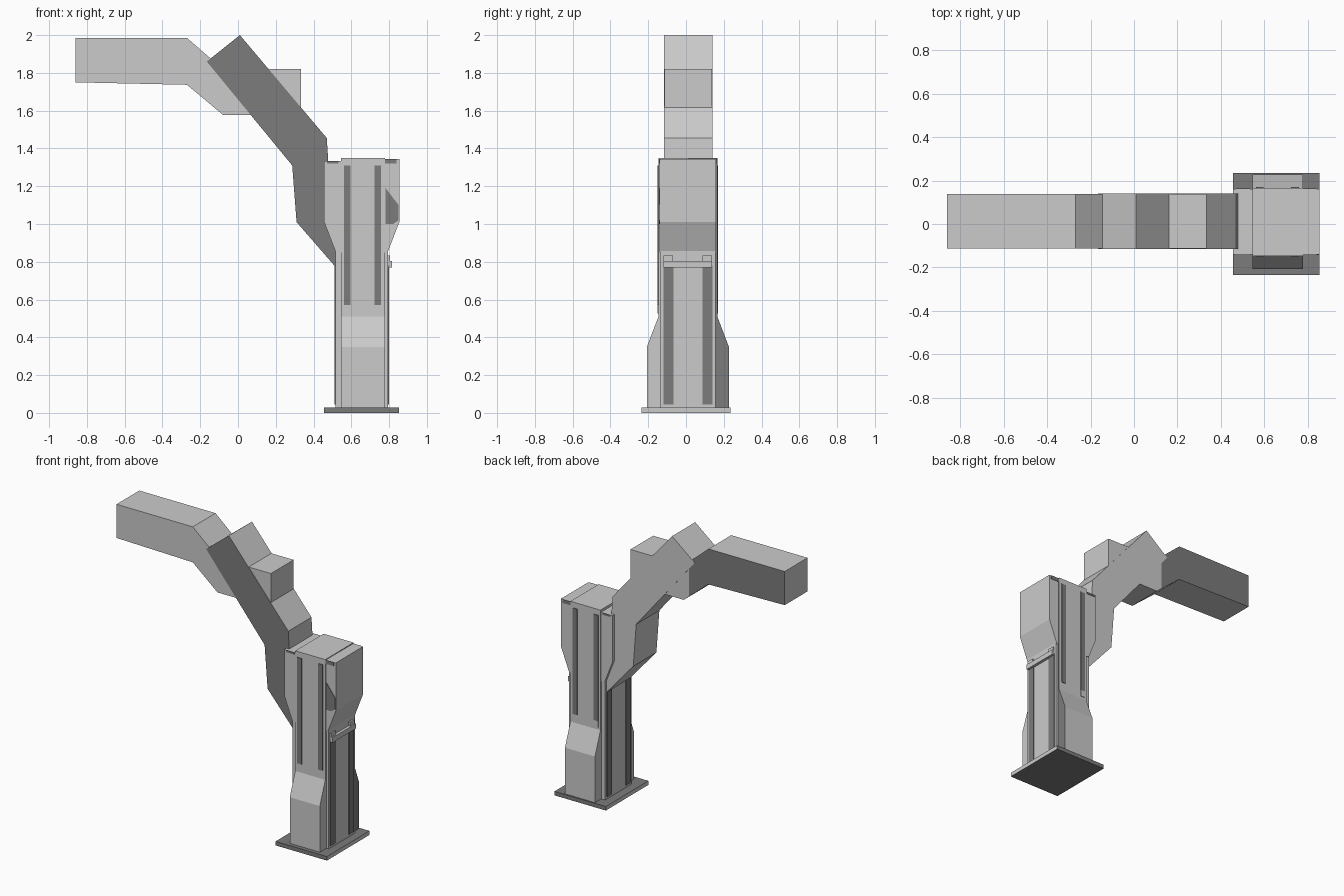
import bpy, bmesh
from mathutils import Vector

if "Cube" in bpy.data.objects:
    bpy.data.objects.remove(bpy.data.objects["Cube"])


def material(name, v):
    m = bpy.data.materials.new(name)
    m.diffuse_color = (v, v, v, 1)
    m.use_nodes = True
    m.node_tree.nodes["Principled BSDF"].inputs["Base Color"].default_value = m.diffuse_color
    return m


LIGHT, DARK = material("light grey", 0.6), material("dark grey", 0.2)
CX, CY = 0.655, 0.01          # centre of the column


def prism(name, pts, axis, lo, hi, dark=None, cut_x=None):
    """Extrude a profile along x (pts are y,z), or y (pts are x,z)."""
    bm = bmesh.new()
    place = {"x": lambda p, d: (d, p[0], p[1]), "y": lambda p, d: (p[0], d, p[1])}[axis]
    face = bm.faces.new([bm.verts.new(place(p, lo)) for p in pts])
    ext = bmesh.ops.extrude_face_region(bm, geom=[face])["geom"]
    vec = Vector((hi - lo, 0, 0)) if axis == "x" else Vector((0, hi - lo, 0))
    bmesh.ops.translate(bm, vec=vec, verts=[v for v in ext if isinstance(v, bmesh.types.BMVert)])
    if cut_x is not None:
        bmesh.ops.bisect_plane(bm, geom=bm.verts[:] + bm.edges[:] + bm.faces[:],
                               plane_co=(cut_x, 0, 0), plane_no=(1, 0, 0))
    bmesh.ops.recalc_face_normals(bm, faces=bm.faces)
    bm.normal_update()
    if dark:
        for f in bm.faces:
            f.material_index = int(dark(f.normal, f.calc_center_median()))
    me = bpy.data.meshes.new(name)
    bm.to_mesh(me)
    bm.free()
    me.materials.append(LIGHT)
    me.materials.append(DARK)
    ob = bpy.data.objects.new(name, me)
    bpy.context.collection.objects.link(ob)
    return ob


def box(name, x, y, z, dark=None):
    return prism(name, [(x[0], z[0]), (x[1], z[0]), (x[1], z[1]), (x[0], z[1])],
                 "y", y[0], y[1], dark)


all_dark = lambda n, c: True

# base plate
box("base_plate", (0.455, 0.852), (-0.235, 0.235), (0, 0.028), lambda n, c: abs(n.x) < 0.5)

# column core
box("column_core", (0.515, 0.795), (CY - 0.145, CY + 0.147), (0.028, 1.33))

# front and back covers, swollen at the foot, with two dark slots each
for name, s in (("front", -1), ("back", 1)):
    prof = [(CY, 0.028), (CY + s * 0.217, 0.028), (CY + s * 0.217, 0.35),
            (CY + s * 0.156, 0.51), (CY + s * 0.156, 1.35), (CY, 1.35)]
    prism(name + "_cover", prof, "x", 0.545, 0.777,
          lambda n, c, s=s: s > 0 and n.x > 0.5)
    y = CY + s * 0.156
    for i, x in enumerate((0.56, 0.722)):
        box(f"{name}_slot_{i}", (x, x + 0.036), sorted((y, y + s * 0.004)), (0.57, 1.31), all_dark)
    box(name + "_slot_stop", (0.562, 0.594), sorted((y, y + s * 0.004)), (0.525, 0.57))

# side rails and heads, mirrored about the column centre
for name, s, top in (("right", 1, 1.345), ("left", -1, 1.333)):
    X = lambda d: CX + s * d
    prism(name + "_head", [(X(0.05), 0.85), (X(0.137), 0.85), (X(0.199), 1.01),
                           (X(0.199), top), (X(0.05), top)], "y", CY - 0.15, CY + 0.15)
    for i, y in enumerate((-0.12, 0.087)):
        box(f"{name}_rail_{i}", sorted((X(0.14), X(0.145))), (y, y + 0.053), (0.045, 0.78), all_dark)
    for i, y in enumerate((CY - 0.15, CY + 0.15)):
        box(f"{name}_head_trim_{i}", sorted((X(0.122), X(0.185))), (y - 0.003, y + 0.003),
            (1.32, top), all_dark)

# dark opening in the side of the right head
prism("head_opening", [(0.782, 1.19), (0.85, 1.10), (0.85, 1.02), (0.82, 1.0), (0.782, 1.0)],
      "y", CY - 0.153, CY - 0.149, all_dark)

# stop bar on the right rails
box("stop_bar", (0.79, 0.815), (-0.12, 0.137), (0.77, 0.805))
for i, y in enumerate((-0.12, 0.087)):
    box(f"stop_bracket_{i}", (0.79, 0.806), (y, y + 0.05), (0.80, 0.832))

# lower arm, joined to the left head
prism("lower_arm", [(0.01, 2.0), (0.47, 1.455), (0.478, 1.33), (0.525, 1.33), (0.525, 0.77),
                    (0.51, 0.78), (0.31, 1.01), (0.287, 1.31), (-0.165, 1.86)],
      "y", -0.116, 0.140, lambda n, c: n.y < -0.5)

# upper arm
prism("upper_arm", [(-0.86, 1.985), (-0.27, 1.985), (-0.08, 1.82), (0.333, 1.82),
                    (0.333, 1.578), (-0.08, 1.578), (-0.27, 1.737), (-0.86, 1.75)],
      "y", -0.113, 0.138, lambda n, c: n.y > 0.5 and c.x < -0.12, cut_x=-0.12)
